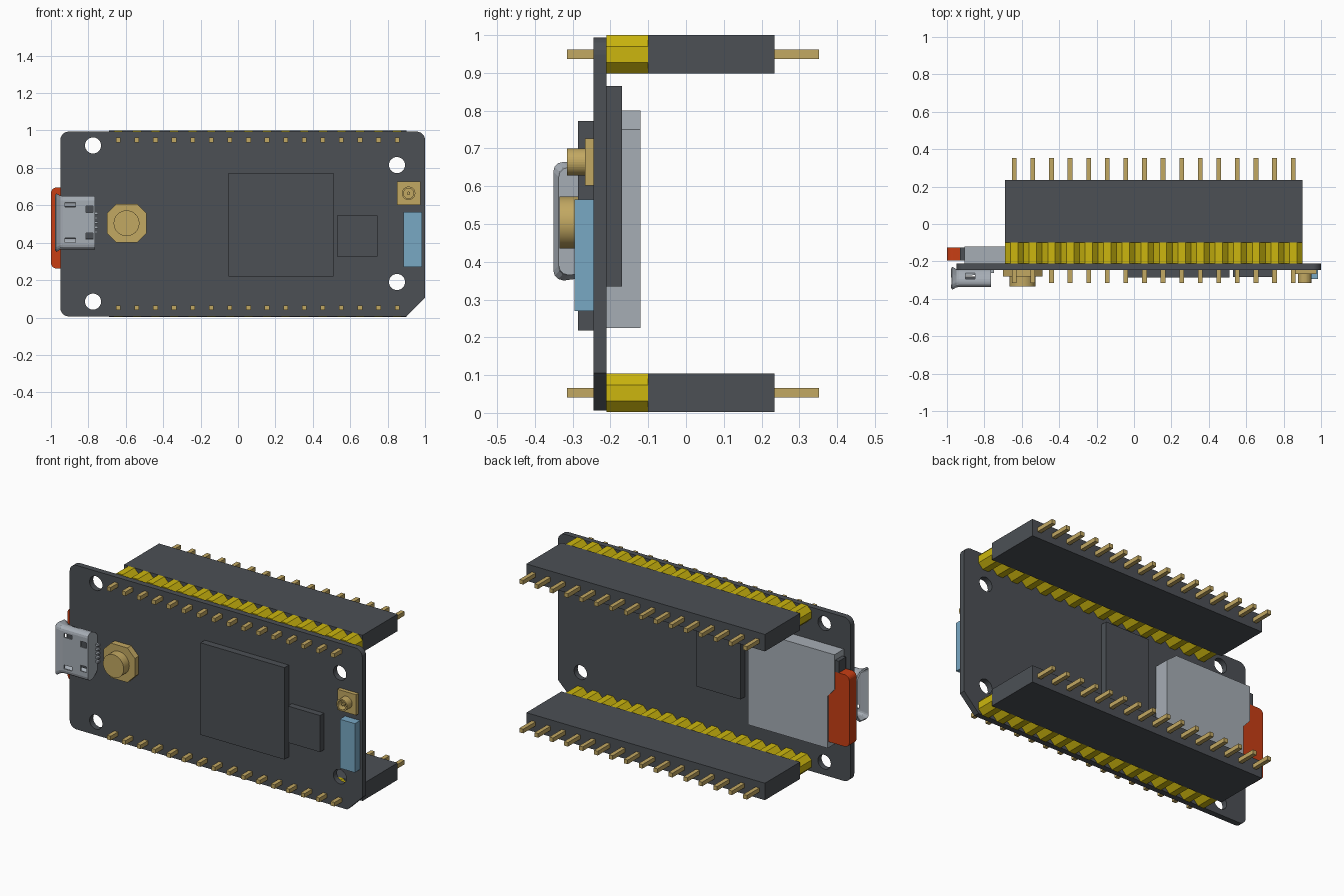
import bpy, bmesh, math
from mathutils import Vector

if "Cube" in bpy.data.objects:
    bpy.data.objects.remove(bpy.data.objects["Cube"], do_unlink=True)


def material(name, rgb):
    lin = [((c / 255 + 0.055) / 1.055) ** 2.4 for c in rgb] + [1.0]
    m = bpy.data.materials.new(name)
    m.use_nodes = True
    m.diffuse_color = lin
    m.node_tree.nodes["Principled BSDF"].inputs["Base Color"].default_value = lin
    return m


DARK = material("charcoal", (76, 80, 85))
YELLOW = material("yellow", (204, 182, 14))
GOLD = material("gold", (194, 168, 98))
SILVER = material("silver", (166, 173, 181))
RED = material("orange red", (200, 62, 20))
BLUE = material("light blue", (120, 168, 196))


def finish(name, bm, mat, smooth=False):
    bmesh.ops.recalc_face_normals(bm, faces=bm.faces)
    mesh = bpy.data.meshes.new(name)
    bm.to_mesh(mesh)
    bm.free()
    ob = bpy.data.objects.new(name, mesh)
    bpy.context.collection.objects.link(ob)
    if mat:
        mesh.materials.append(mat)
    if smooth:
        select(ob)
        bpy.ops.object.shade_smooth_by_angle(angle=math.radians(30))
    return ob


def select(ob):
    bpy.ops.object.select_all(action="DESELECT")
    ob.select_set(True)
    bpy.context.view_layer.objects.active = ob


def add_prism(bm, outline, y0, y1):
    """Extrude an (x, z) outline from y0 to y1."""
    face = bm.faces.new([bm.verts.new((x, y0, z)) for x, z in outline])
    ext = bmesh.ops.extrude_face_region(bm, geom=[face])["geom"]
    verts = [v for v in ext if isinstance(v, bmesh.types.BMVert)]
    bmesh.ops.translate(bm, vec=(0, y1 - y0, 0), verts=verts)


def rect(x0, x1, z0, z1, c=0.0):
    """Rectangle outline with optional chamfered corners."""
    if c == 0:
        return [(x0, z0), (x1, z0), (x1, z1), (x0, z1)]
    return [(x0 + c, z0), (x1 - c, z0), (x1, z0 + c), (x1, z1 - c),
            (x1 - c, z1), (x0 + c, z1), (x0, z1 - c), (x0, z0 + c)]


def circle(x, z, r, n=32):
    return [(x + r * math.cos(2 * math.pi * i / n),
             z + r * math.sin(2 * math.pi * i / n)) for i in range(n)]


def rounded(points, steps=6):
    """Round each (x, z, radius) corner with a quadratic arc."""
    out = []
    for i, (x, z, r) in enumerate(points):
        p = Vector((x, z))
        a = Vector(points[i - 1][:2]) - p
        b = Vector(points[(i + 1) % len(points)][:2]) - p
        if r == 0:
            out.append(tuple(p))
            continue
        a, b = p + a.normalized() * r, p + b.normalized() * r
        w = 0.7071
        for k in range(steps + 1):
            t = k / steps
            k0, k1, k2 = (1 - t) ** 2, 2 * w * t * (1 - t), t * t
            out.append(tuple((a * k0 + p * k1 + b * k2) / (k0 + k1 + k2)))
    return out


def part(name, mat, y0, y1, *outlines, smooth=False):
    bm = bmesh.new()
    for o in outlines:
        add_prism(bm, o, y0, y1)
    return finish(name, bm, mat, smooth)


def cut(ob, cutter):
    cutter.hide_render = True
    mod = ob.modifiers.new("cut", "BOOLEAN")
    mod.operation, mod.solver, mod.object = "DIFFERENCE", "EXACT", cutter
    select(ob)
    for m in list(ob.modifiers):
        bpy.ops.object.modifier_apply(modifier=m.name)
    bpy.data.objects.remove(cutter, do_unlink=True)


# Circuit board with rounded corners, one chamfer and four mounting holes
FRONT, BACK = -0.245, -0.21
board = part("board", DARK, FRONT, BACK, rounded([
    (-0.95, 0.006, 0.045), (0.9, 0.006, 0), (1.0, 0.105, 0),
    (1.0, 0.994, 0.045), (-0.95, 0.994, 0.045)]))
holes = [(-0.775, 0.92), (0.85, 0.815), (0.85, 0.19), (-0.775, 0.085)]
cut(board, part("hole_cutter", None, -0.3, -0.15,
                *[circle(x, z, 0.043) for x, z in holes]))

# Pin headers: housing, row of octagonal spacers, and pins
COUNT, PITCH, X0 = 16, 0.0994, -0.64
for label, zc in (("upper", 0.949), ("lower", 0.053)):
    xs = [X0 + i * PITCH for i in range(COUNT)]
    part(label + "_header", DARK, -0.1, 0.234,
         rect(-0.69, 0.9, zc - 0.051, zc + 0.051))
    part(label + "_spacers", YELLOW, BACK, -0.1,
         *[rect(x - PITCH / 2, x + PITCH / 2, zc - 0.051, zc + 0.051, 0.03)
           for x in xs])
    part(label + "_pins", GOLD, -0.315, 0.352,
         *[rect(x - 0.0125, x + 0.0125, zc - 0.0125, zc + 0.0125) for x in xs])

# Chips
part("main_chip", DARK, -0.286, FRONT, rect(-0.05, 0.51, 0.218, 0.772))
part("small_chip", DARK, -0.283, FRONT, rect(0.53, 0.745, 0.325, 0.545))
part("back_chip", DARK, BACK, -0.17, rect(-0.245, 0.05, 0.335, 0.865))

# Push button
part("button_base", GOLD, -0.282, FRONT, rect(-0.7, -0.49, 0.4, 0.608, 0.05))
part("button_cap", GOLD, -0.335, -0.282, circle(-0.596, 0.504, 0.069), smooth=True)

# Antenna socket
part("antenna_base", GOLD, -0.268, FRONT, rect(0.85, 0.975, 0.602, 0.726))
ring = part("antenna_ring", GOLD, -0.315, -0.268, circle(0.912, 0.664, 0.036))
cut(ring, part("ring_cutter", None, -0.33, -0.275, circle(0.912, 0.664, 0.027)))
part("antenna_pin", GOLD, -0.305, -0.268, circle(0.912, 0.664, 0.009, 16))

# Blue component
part("blue_block", BLUE, -0.295, FRONT, rect(0.885, 0.985, 0.27, 0.565))

# Memory card socket with the card and latch at its open end
part("card_socket", SILVER, BACK, -0.12, [
    (-0.86, 0.225), (-0.33, 0.225), (-0.33, 0.75), (-0.395, 0.8),
    (-0.905, 0.8), (-0.905, 0.59), (-0.86, 0.54)])
part("memory_card", RED, -0.195, -0.126, rounded([
    (-1.0, 0.262, 0.03), (-0.855, 0.262, 0), (-0.855, 0.545, 0),
    (-0.9, 0.595, 0), (-0.9, 0.695, 0), (-1.0, 0.695, 0.03)]))
part("card_latch", DARK, -0.195, -0.126, rect(-0.93, -0.9, 0.695, 0.765))

# USB port: flared shell open at -x, with slots cut in the front and sides
profile = rounded([(-0.337, 0.365, 0.025), (-0.337, 0.65, 0.025),
                   (-0.285, 0.65, 0.02), (-0.243, 0.615, 0.015),
                   (-0.243, 0.4, 0.015), (-0.285, 0.365, 0.02)], 3)
bm = bmesh.new()
rings = []
for x, grow in ((-0.972, 0.014), (-0.95, 0.002), (-0.935, 0), (-0.765, 0)):
    rings.append([bm.verts.new((x, y + math.copysign(grow, y + 0.29),
                                z + math.copysign(grow, z - 0.5075)))
                  for y, z in profile])
for a, b in zip(rings, rings[1:]):
    for i in range(len(a)):
        j = (i + 1) % len(a)
        bm.faces.new((a[i], a[j], b[j], b[i]))
bm.faces.new(rings[-1])
port = finish("usb_shell", bm, SILVER)
solid = port.modifiers.new("wall", "SOLIDIFY")
solid.thickness, solid.offset = 0.01, -1
bm = bmesh.new()
for s in (-1, 1):
    for x0, x1, z0, z1 in ((-0.925, -0.87, 0.083, 0.107), (-0.812, -0.775, 0.055, 0.09)):
        zs = sorted((0.5075 + s * z0, 0.5075 + s * z1))
        add_prism(bm, rect(x0, x1, *zs), -0.36, -0.315)
    zs = sorted((0.5075 + s * 0.122, 0.5075 + s * 0.2))
    add_prism(bm, rect(-0.9, -0.85, *zs), -0.295, -0.262)
cut(port, finish("slot_cutter", bm, None))
part("usb_tongue", DARK, -0.3, -0.28, rect(-0.93, -0.775, 0.42, 0.595))
part("usb_contacts", SILVER, -0.262, FRONT,
     *[rect(-0.77, -0.748, z - 0.006, z + 0.006)
       for z in (0.4575, 0.4825, 0.5075, 0.5325, 0.5575)])
